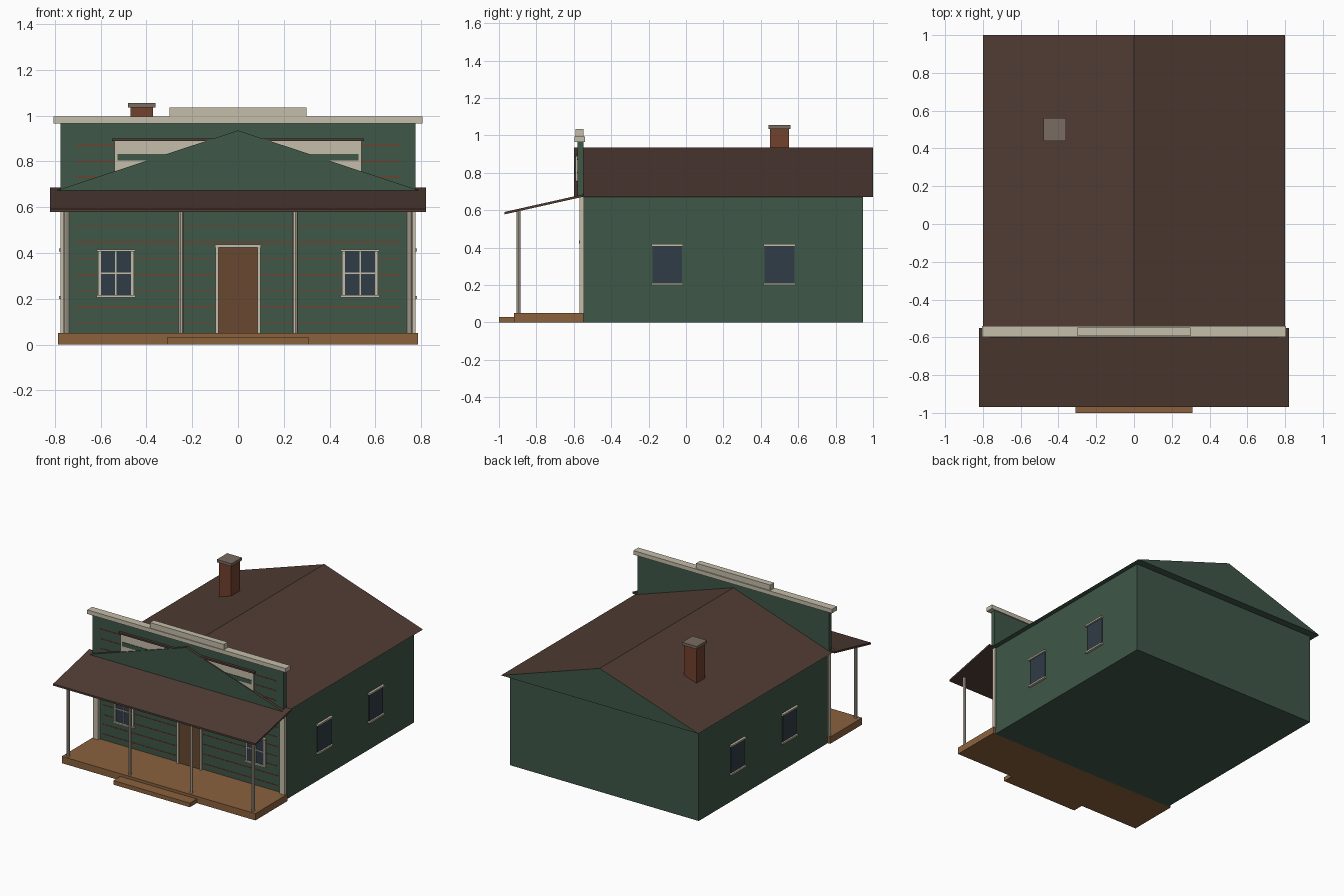
import bpy, bmesh, math

if "Cube" in bpy.data.objects:
    bpy.data.objects.remove(bpy.data.objects["Cube"])

def mat(name, r, g, b):
    m = bpy.data.materials.new(name)
    m.diffuse_color = (r, g, b, 1)
    m.use_nodes = True
    m.node_tree.nodes["Principled BSDF"].inputs["Base Color"].default_value = m.diffuse_color
    return m

GREEN = mat("green_paint", .05, .095, .065)
BROWN = mat("roof_brown", .08, .045, .034)
CREAM = mat("cream_trim", .56, .51, .40)
WOOD = mat("porch_wood", .26, .122, .048)
DOOR = mat("door_wood", .14, .065, .03)
GLASS = mat("window_glass", .03, .045, .061)
BRICK = mat("brick", .17, .053, .026)
STONE = mat("stone", .19, .15, .12)

def finish(name, bm, *mats):
    bmesh.ops.recalc_face_normals(bm, faces=bm.faces)
    me = bpy.data.meshes.new(name)
    bm.to_mesh(me)
    bm.free()
    for m in mats:
        me.materials.append(m)
    ob = bpy.data.objects.new(name, me)
    bpy.context.collection.objects.link(ob)
    return ob

def box(name, x, y, z, m):
    """Box from (min, max) pairs."""
    bm = bmesh.new()
    bmesh.ops.create_cube(bm, size=1)
    for v in bm.verts:
        v.co = [r[0] if c < 0 else r[1] for c, r in zip(v.co, (x, y, z))]
    return finish(name, bm, m)

def extrude(name, pts, vec, *mats):
    """Extrude a polygon along a vector."""
    bm = bmesh.new()
    face = bm.faces.new([bm.verts.new(p) for p in pts])
    ext = bmesh.ops.extrude_face_region(bm, geom=[face])
    bmesh.ops.translate(bm, vec=vec, verts=[g for g in ext["geom"] if isinstance(g, bmesh.types.BMVert)])
    if not any(f is face for f in bm.faces) or len(bm.faces) < len(pts) + 2:
        bm.faces.new([v for v in bm.verts][:len(pts)])
    bmesh.ops.recalc_face_normals(bm, faces=bm.faces)
    if len(mats) > 1:   # second material on upward faces
        for f in bm.faces:
            f.material_index = int(f.normal.z > .5)
    return finish(name, bm, *mats)

# Main body and gable roof
box("house_body", (-.765, .765), (-.55, .945), (0, .67), GREEN)
extrude("gable_roof", [(-.8, -.6, .67), (.8, -.6, .67), (0, -.6, .935)], (0, 1.6, 0), GREEN, BROWN)

# False front with cornice
box("false_front", (-.775, .775), (-.58, -.548), (.67, .965), GREEN)
box("cornice", (-.805, .805), (-.597, -.54), (.965, .995), CREAM)
box("cornice_crest", (-.3, .3), (-.592, -.547), (.995, 1.035), CREAM)

# Blank sign board
box("sign_board", (-.54, .54), (-.592, -.578), (.75, .888), CREAM)
box("sign_stripe", (-.525, .525), (-.596, -.59), (.803, .833), GREEN)
box("sign_hood", (-.55, .55), (-.6, -.575), (.888, .9), BROWN)

# Clapboard lines
for i in range(12):
    z = .092 + .071 * i
    face = -.58 if z > .67 else -.55
    box(f"clapboard_line_{i}", (-.71, .71), (face - .003, face + .003), (z - .003, z + .003), BRICK)

# Porch
box("porch_deck", (-.785, .785), (-.92, -.549), (0, .05), WOOD)
box("porch_step", (-.31, .31), (-1, -.919), (0, .03), WOOD)
extrude("porch_roof", [(-.82, -.97, .578), (-.82, -.55, .672), (-.82, -.55, .685), (-.82, -.97, .591)],
        (1.64, 0, 0), BROWN)
for i, x in enumerate((-.75, -.25, .25, .75)):
    bm = bmesh.new()
    bmesh.ops.create_cone(bm, cap_ends=True, segments=8, radius1=.011, radius2=.011, depth=.55)
    bmesh.ops.translate(bm, vec=(x, -.895, .325), verts=bm.verts)
    finish(f"porch_post_{i}", bm, CREAM)

# Door
box("door", (-.086, .086), (-.56, -.545), (.05, .425), DOOR)
box("door_head", (-.1, .1), (-.573, -.545), (.423, .437), CREAM)

for s in (-1, 1):
    side = "left" if s < 0 else "right"

    def mbox(name, x, y, z, m):
        box(f"{side}_{name}", sorted((s * x[0], s * x[1])), y, z, m)

    mbox("door_jamb", (.085, .098), (-.57, -.545), (.05, .425), CREAM)
    mbox("corner_board", (.735, .775), (-.57, -.545), (.05, .67), CREAM)

    # Front window
    mbox("front_glass", (.458, .608), (-.556, -.545), (.212, .41), GLASS)
    for n, x in (("inner_stile", .461), ("mullion", .533), ("outer_stile", .605)):
        w = .003 if n == "mullion" else .006
        mbox("window_" + n, (x - w, x + w), (-.562, -.545), (.212, .41), CREAM)
    mbox("window_bar", (.46, .606), (-.561, -.545), (.309, .315), CREAM)
    mbox("front_sill", (.448, .618), (-.57, -.545), (.206, .216), CREAM)
    mbox("front_head", (.448, .618), (-.57, -.545), (.407, .416), CREAM)

    # Side windows
    for n, y in (("fore", -.1), ("aft", .5)):
        mbox(n + "_glass", (.76, .771), (y - .079, y + .079), (.21, .41), GLASS)
        mbox(n + "_sill", (.76, .782), (y - .085, y + .085), (.2, .212), CREAM)
        mbox(n + "_head", (.76, .782), (y - .085, y + .085), (.407, .419), CREAM)

# Chimney
box("chimney", (-.47, -.37), (.45, .55), (.7, 1.035), BRICK)
box("chimney_cap", (-.48, -.36), (.44, .56), (1.035, 1.055), STONE)
